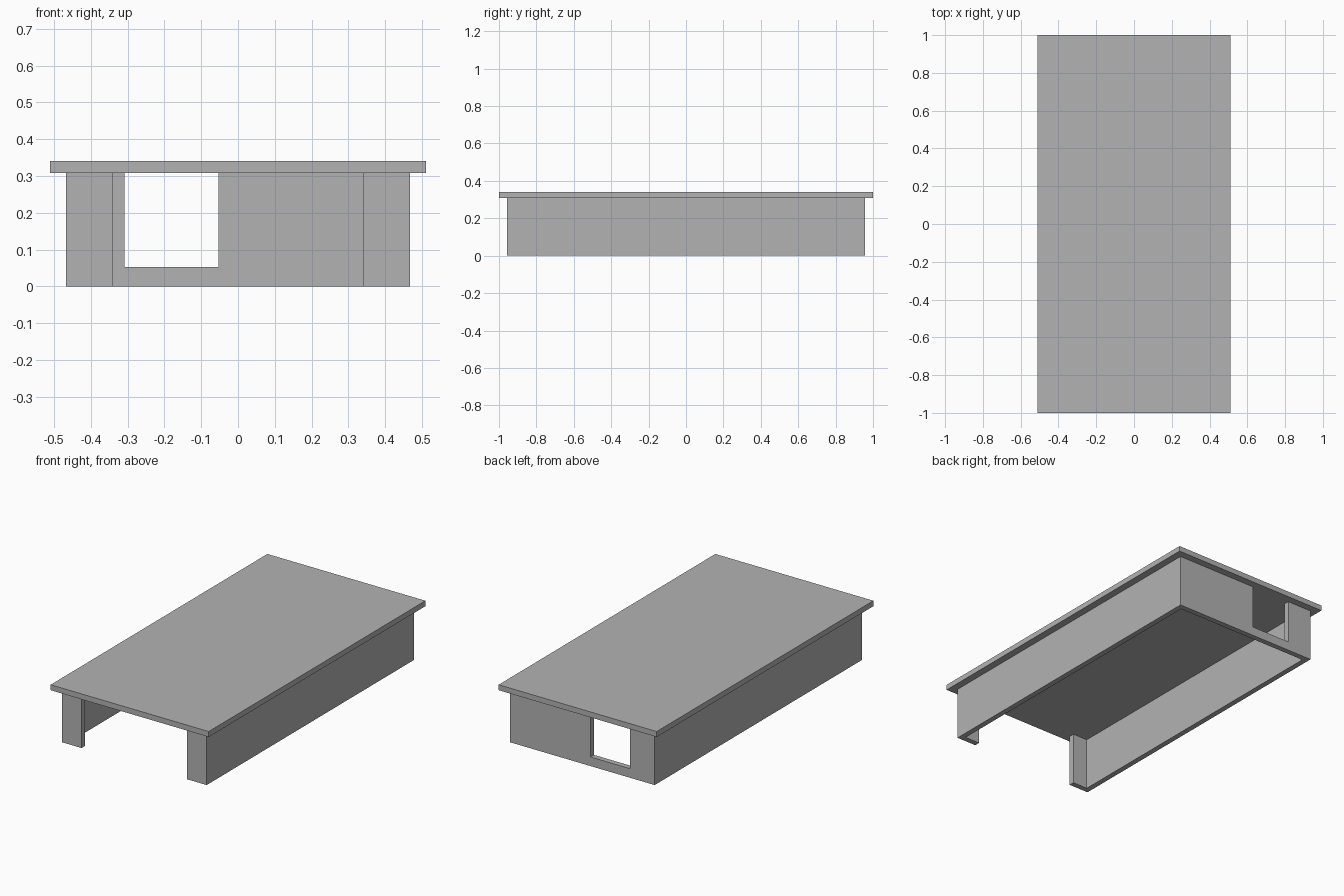
import bpy
import bmesh
from mathutils import Vector

cube = bpy.data.objects.get("Cube")
if cube:
    bpy.data.objects.remove(cube, do_unlink=True)

# Dimensions in board units, scaled so the roof is 2 long
U = 2 / 47
WIDTH, LENGTH, HEIGHT = 22, 45, 7.25
BOARD, OVERHANG, POST = 0.75, 1, 3
SILL, OPENING = 1.25, 6

grey = bpy.data.materials.new("plain_grey")
grey.use_nodes = True
colour = (0.45, 0.45, 0.45, 1)
grey.diffuse_color = colour
grey.node_tree.nodes["Principled BSDF"].inputs["Base Color"].default_value = colour


def panel(name, outline, y0, y1):
    """Extrude an x-z outline from y0 to y1."""
    bm = bmesh.new()
    face = bm.faces.new([bm.verts.new((x * U, y0 * U, z * U)) for x, z in outline])
    moved = bmesh.ops.extrude_face_region(bm, geom=[face])["geom"]
    verts = [v for v in moved if isinstance(v, bmesh.types.BMVert)]
    bmesh.ops.translate(bm, verts=verts, vec=Vector((0, (y1 - y0) * U, 0)))
    bmesh.ops.recalc_face_normals(bm, faces=bm.faces)
    mesh = bpy.data.meshes.new(name)
    bm.to_mesh(mesh)
    bm.free()
    mesh.materials.append(grey)
    obj = bpy.data.objects.new(name, mesh)
    bpy.context.collection.objects.link(obj)
    return obj


def rectangle(x0, x1, z0, z1):
    return [(x0, z0), (x1, z0), (x1, z1), (x0, z1)]


half_w, half_l = WIDTH / 2, LENGTH / 2
inner = half_w - BOARD

# Overhanging roof board
roof_w, roof_l = half_w + OVERHANG, half_l + OVERHANG
panel("roof", rectangle(-roof_w, roof_w, HEIGHT, HEIGHT + BOARD), -roof_l, roof_l)

# Long side walls and the short front posts beside the open entrance
for side, s in (("left", 1), ("right", -1)):
    panel(side + "_wall", rectangle(s * inner, s * half_w, 0, HEIGHT), -half_l, half_l)
    panel(side + "_front_post", rectangle(s * (half_w - POST), s * inner, 0, HEIGHT),
          -half_l, -half_l + BOARD)

# Back wall notched with an opening that reaches the roof
x0 = -inner + POST
x1 = x0 + OPENING
panel("back_wall", [(-inner, 0), (inner, 0), (inner, HEIGHT), (x1, HEIGHT), (x1, SILL),
                    (x0, SILL), (x0, HEIGHT), (-inner, HEIGHT)],
      half_l - BOARD, half_l)
